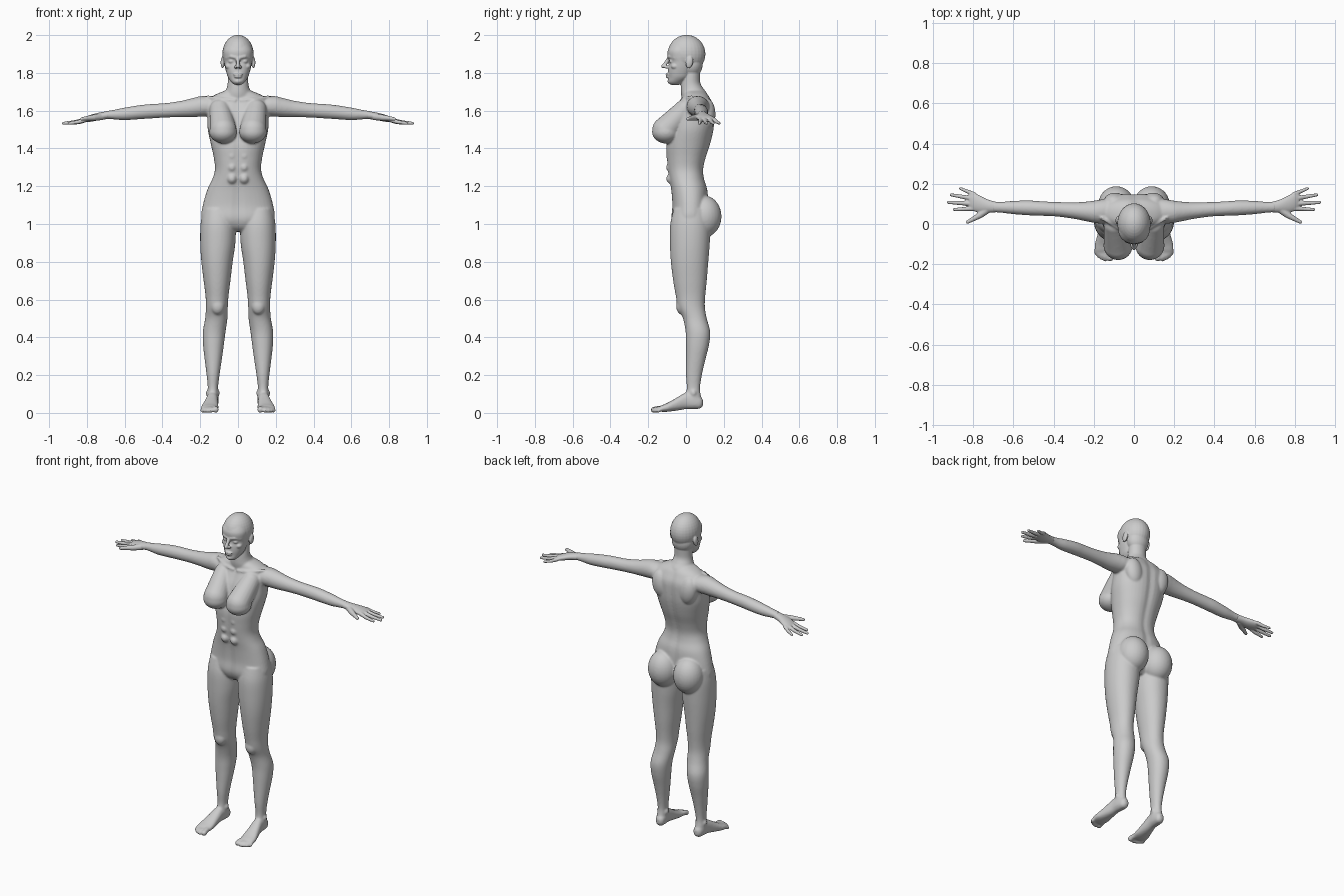
import bpy, bmesh, math
from mathutils import Vector, Matrix

PLACE = {'x': lambda t, u, v: (t, u, v),
         'y': lambda t, u, v: (u, t, v),
         'z': lambda t, u, v: (u, v, t)}


def spline(st, k=5):
    """Catmull-Rom interpolation of station tuples."""
    out = []
    for i in range(len(st) - 1):
        p = [st[max(i - 1, 0)], st[i], st[i + 1], st[min(i + 2, len(st) - 1)]]
        for j in range(k):
            t = j / k
            out.append(tuple(0.5 * (2*b + (c - a)*t + (2*a - 5*b + 4*c - d)*t*t + (3*b - a - 3*c + d)*t**3)
                             for a, b, c, d in zip(*p)))
    return out + [st[-1]]


def skin(bm, rings):
    rings = [[bm.verts.new(p) for p in r] for r in rings]
    n = len(rings[0])
    for a, b in zip(rings, rings[1:]):
        for i in range(n):
            bm.faces.new((a[i], a[(i+1) % n], b[(i+1) % n], b[i]))
    bm.faces.new(rings[0][::-1])
    bm.faces.new(rings[-1])


def loft(bm, axis, stations, power=2.0, groove=0.0, n=40):
    """Stations are (position, centre u, centre v, radius u, radius v)."""
    rings = []
    for t, cu, cv, ru, rv in spline(stations):
        ring = []
        for i in range(n):
            a = 2 * math.pi * i / n
            c, s = math.cos(a), math.sin(a)
            u = math.copysign(abs(c) ** (2 / power), c) * ru
            v = math.copysign(abs(s) ** (2 / power), s) * rv
            v *= 1 - groove * math.exp(-(u / 0.022) ** 2)
            ring.append(PLACE[axis](t, cu + u, cv + v))
        rings.append(ring)
    skin(bm, rings)


def upright(bm, stations, **kw):
    """Stations are (z, centre x, front y, back y, half width)."""
    loft(bm, 'z', [(z, x, (f + b) / 2, r, (b - f) / 2) for z, x, f, b, r in stations], **kw)


def blob(bm, centre, radii, tilt=0.0, axis='X'):
    m = Matrix.Translation(centre) @ Matrix.Rotation(tilt, 4, axis) @ Matrix.Diagonal((*radii, 1))
    bmesh.ops.create_uvsphere(bm, u_segments=28, v_segments=18, radius=1, matrix=m)


def limb(bm, points, radii):
    """Round tube through points with ball joints."""
    pts = [Vector(p) for p in points]
    for p, r in zip(pts, radii):
        blob(bm, p, (r, r, r))
    for p, q, r, s in zip(pts, pts[1:], radii, radii[1:]):
        rot = (q - p).to_track_quat('Z', 'Y')
        skin(bm, [[c + rot @ Vector((math.cos(a) * w, math.sin(a) * w, 0))
                   for a in (2 * math.pi * i / 20 for i in range(20))] for c, w in ((p, r), (q, s))])


def finish(name, mid, side, voxel, relax):
    """Mirror the side parts, fuse everything and smooth it."""
    dup = bmesh.ops.duplicate(side, geom=side.verts[:] + side.edges[:] + side.faces[:])['geom']
    for v in dup:
        if isinstance(v, bmesh.types.BMVert):
            v.co.x *= -1
    me = bpy.data.meshes.new(name)
    side.to_mesh(me)
    mid.from_mesh(me)
    bmesh.ops.recalc_face_normals(mid, faces=mid.faces[:])
    mid.to_mesh(me)
    ob = bpy.data.objects.new(name, me)
    bpy.context.collection.objects.link(ob)
    r = ob.modifiers.new('fuse', 'REMESH')
    r.mode, r.voxel_size, r.use_smooth_shade = 'VOXEL', voxel, True
    s = ob.modifiers.new('relax', 'SMOOTH')
    s.factor, s.iterations = 0.5, relax
    bpy.context.view_layer.update()
    done = bpy.data.meshes.new_from_object(ob.evaluated_get(bpy.context.evaluated_depsgraph_get()))
    ob.modifiers.clear()
    ob.data = done
    done.polygons.foreach_set('use_smooth', [True] * len(done.polygons))


NECK = [(1.80, 0, -.015, .075, .053), (1.75, 0, -.024, .075, .054),
        (1.72, 0, -.027, .09, .06), (1.69, 0, -.027, .112, .074), (1.65, 0, -.02, .12, .09)]

# Torso
mid, side = bmesh.new(), bmesh.new()
upright(mid, NECK)
upright(mid, [(1.705, 0, -.01, .095, .07), (1.685, 0, -.018, .117, .12), (1.66, 0, -.025, .132, .155),
              (1.62, 0, -.045, .15, .17), (1.57, 0, -.07, .153, .163), (1.5, 0, -.09, .148, .16),
              (1.42, 0, -.106, .13, .143), (1.35, 0, -.104, .107, .128), (1.29, 0, -.099, .094, .122),
              (1.24, 0, -.091, .098, .135), (1.18, 0, -.08, .115, .163), (1.1, 0, -.074, .12, .186),
              (1.03, 0, -.078, .12, .194), (.985, 0, -.06, .1, .16), (.96, 0, -.03, .07, .09)],
        power=2.25, groove=.07)
limb(side, [(.095, -.005, 1.605), (.079, -.108, 1.497)], [.056, .071])      # breast
blob(side, (.079, -.106, 1.487), (.073, .074, .06))
blob(side, (.088, .096, 1.04), (.09, .092, .11))                            # buttock
blob(side, (.095, .112, 1.58), (.055, .044, .085), .15, 'Y')                # shoulder blade
limb(side, [(.018, -.022, 1.652), (.08, -.018, 1.66), (.16, .03, 1.672)], [.011, .009, .009])  # collarbone
for z in (1.36, 1.30, 1.24):                                                # abdominals
    blob(side, (.032, -.075, z), (.027, .03, .029))

# Arms
loft(side, 'x', [(.1, .065, 1.625, .06, .045), (.16, .062, 1.624, .06, .053), (.2, .061, 1.622, .055, .054),
                 (.25, .063, 1.615, .047, .049), (.3, .067, 1.609, .041, .043), (.38, .073, 1.602, .036, .038),
                 (.46, .077, 1.597, .036, .038), (.52, .08, 1.592, .037, .037), (.6, .082, 1.583, .033, .033),
                 (.66, .083, 1.579, .027, .025), (.705, .085, 1.577, .026, .02)])
blob(side, (.19, .06, 1.625), (.065, .055, .052))                           # deltoid

# Legs
upright(side, [(1.08, .105, -.065, .12, .08), (1.0, .105, -.083, .13, .093), (.9, .107, -.085, .126, .093),
               (.8, .111, -.08, .118, .083), (.7, .111, -.068, .11, .071), (.62, .111, -.054, .102, .061),
               (.56, .112, -.043, .1, .058), (.5, .115, -.016, .11, .059), (.43, .126, -.002, .128, .06),
               (.36, .13, 0, .122, .055), (.28, .131, 0, .102, .045), (.2, .132, 0, .084, .034),
               (.13, .133, .004, .074, .027), (.08, .134, -.005, .08, .03), (.04, .135, .0, .08, .028)],
        power=2.1)
blob(side, (.108, -.022, .565), (.036, .03, .045))                          # kneecap
for x in (.108, .158):                                                      # ankle bones
    blob(side, (x, .04, .105), (.012, .016, .018))

# Feet and toes
loft(side, 'y', [(.09, .131, .055, .012, .016), (.075, .132, .055, .026, .032), (.04, .134, .063, .031, .042),
                 (0, .137, .064, .031, .044), (-.05, .143, .046, .038, .034), (-.1, .149, .029, .046, .023),
                 (-.13, .151, .023, .045, .017), (-.145, .151, .02, .037, .012)], power=2.3)
for x, y, r in ((.118, -.17, .0165), (.143, -.174, .0125), (.16, -.168, .012), (.175, -.158, .0115),
                (.188, -.145, .011)):
    limb(side, [(x * .8 + .031, y + .05, .024), (x, y + .012, .021), (x, y, r)], [r, r * .9, r])
finish('body', mid, side, .006, 5)

# Hands
mid, side = bmesh.new(), bmesh.new()
loft(side, 'x', [(.685, .084, 1.577, .026, .021), (.73, .09, 1.571, .033, .02), (.77, .1, 1.562, .043, .019),
                 (.8, .11, 1.555, .045, .016), (.82, .114, 1.55, .038, .01)])
for ky, tx, ty, r in ((.077, .895, .072, .0105), (.101, .924, .108, .011),
                      (.126, .91, .145, .0105), (.148, .865, .177, .0095)):
    knuckle, tip = Vector((.795, ky, 1.555)), Vector((tx, ty, 1.533))
    limb(side, [knuckle, knuckle.lerp(tip, .5) - Vector((0, 0, .004)), tip], [r * 1.15, r, r * .75])
limb(side, [(.725, .075, 1.568), (.765, .045, 1.563), (.8, .025, 1.56), (.828, .01, 1.556)],
     [.019, .016, .012, .009])                                              # thumb
finish('hands', mid, side, .004, 3)

# Head
mid, side = bmesh.new(), bmesh.new()
upright(mid, NECK[:4])
blob(mid, (0, .003, 1.9), (.083, .1, .101))
blob(mid, (0, .03, 1.845), (.068, .058, .07))
upright(mid, [(1.737, 0, -.08, -.035, .018), (1.75, 0, -.094, -.015, .034), (1.775, 0, -.093, .02, .052),
              (1.8, 0, -.095, .035, .061), (1.83, 0, -.093, .045, .069), (1.86, 0, -.088, .05, .074),
              (1.885, 0, -.096, .05, .077), (1.92, 0, -.096, .05, .077), (1.96, 0, -.074, .05, .06)], power=2.2)
limb(mid, [(0, -.09, 1.878), (0, -.108, 1.85), (0, -.121, 1.835)], [.01, .01, .0105])   # nose
blob(mid, (0, -.096, 1.792), (.025, .012, .007))                            # lips
blob(mid, (0, -.094, 1.78), (.021, .013, .008))
blob(mid, (0, -.084, 1.756), (.02, .014, .014))                             # chin
blob(side, (.011, -.104, 1.831), (.009, .013, .008))                        # nostril
limb(side, [(.012, -.09, 1.882), (.035, -.085, 1.887), (.06, -.06, 1.88)], [.01, .01, .008])  # brow
blob(side, (.034, -.07, 1.861), (.018, .019, .012))                         # eye
blob(side, (.048, -.058, 1.835), (.02, .022, .016))                         # cheekbone
blob(side, (.082, .018, 1.855), (.01, .019, .032), -.2)                     # ear
finish('head', mid, side, .004, 3)
